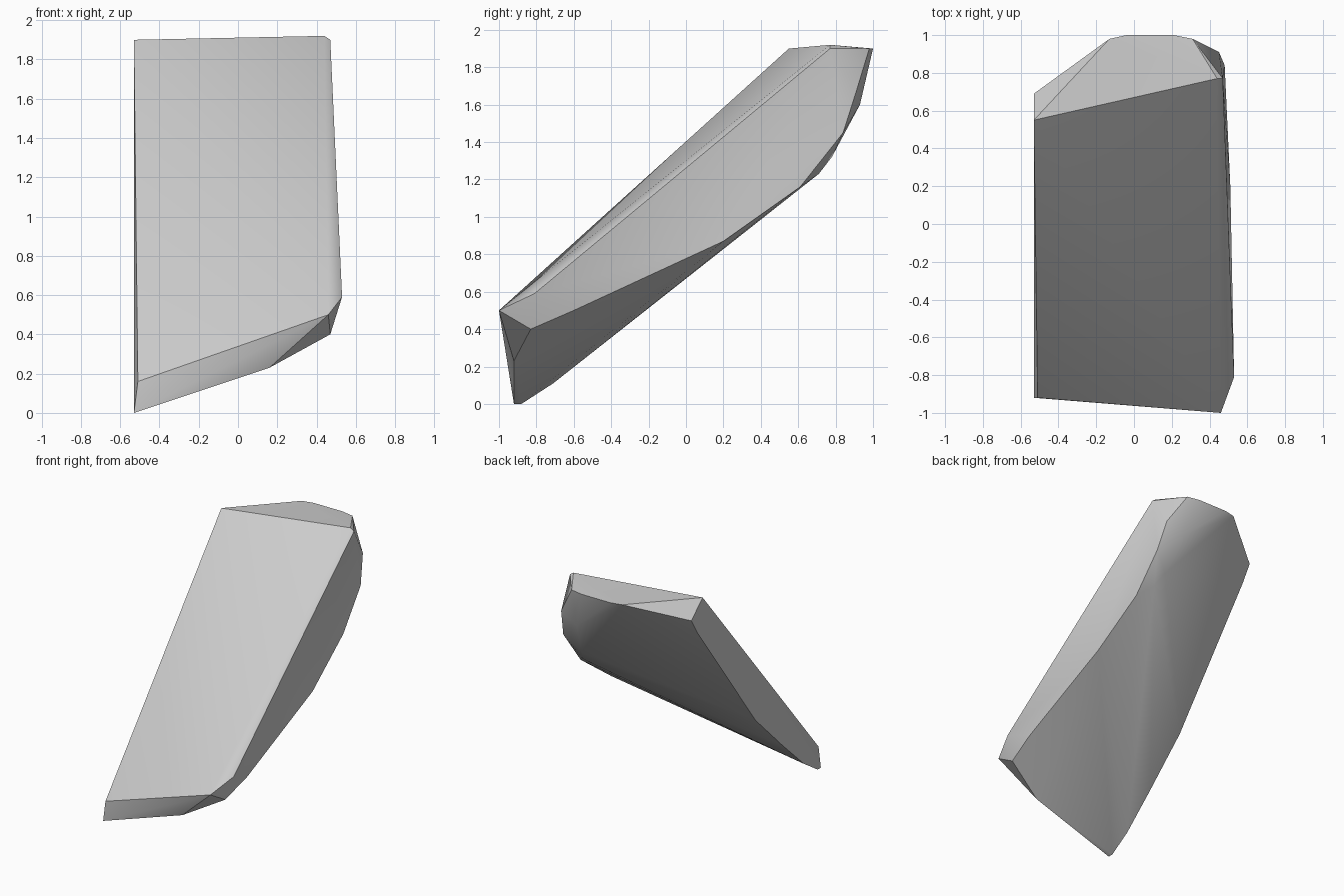
import bpy
import bmesh
import math

# Remove the default cube only
default_cube = bpy.data.objects.get("Cube")
if default_cube:
    bpy.data.objects.remove(default_cube, do_unlink=True)


def make_material(name, colour):
    material = bpy.data.materials.new(name)
    material.use_nodes = True
    material.diffuse_color = colour
    shader = material.node_tree.nodes["Principled BSDF"]
    shader.inputs["Base Color"].default_value = colour
    return material


def make_hull(name, points, material):
    """Chiselled convex stone wrapped around its corner points."""
    mesh = bpy.data.meshes.new(name)
    bm = bmesh.new()
    for point in points:
        bm.verts.new(point)
    result = bmesh.ops.convex_hull(bm, input=bm.verts[:])
    unused = set(result["geom_interior"]) | set(result["geom_unused"])
    loose = [item for item in unused if isinstance(item, bmesh.types.BMVert)]
    bmesh.ops.delete(bm, geom=loose, context="VERTS")
    bmesh.ops.recalc_face_normals(bm, faces=bm.faces[:])
    bm.to_mesh(mesh)
    bm.free()
    mesh.materials.append(material)
    rock = bpy.data.objects.new(name, mesh)
    bpy.context.collection.objects.link(rock)
    return rock


# Flat left side, as a profile of (y, z)
left_x = -0.53
left_profile = [(0.55, 1.9), (0.69, 1.77), (0.61, 1.64), (-0.11, 0.68),
                (-0.45, 0.35), (-0.71, 0.11), (-0.88, 0), (-0.92, 0)]
left_side = [(left_x, y, z) for y, z in left_profile]

# Front foot of the slab
foot = [(-0.51, -0.92, 0.16), (0.16, -0.92, 0.23), (0.46, -1, 0.5),
        (0.47, -0.83, 0.4), (0.53, -0.81, 0.59)]

# Lower edge of the right side, rising to the back
right_edge = [(0.5, -0.6, 0.5), (0.51, 0.2, 0.87), (0.49, 0.61, 1.16),
              (0.48, 0.84, 1.45), (0.45, 0.91, 1.67)]

# Rounded underside near the top
underside = [(0.4, 0.71, 1.23), (0.36, 0.78, 1.32), (0.3, 0.93, 1.6)]

# Rim of the top face
top_rim = [(0.44, 0.77, 1.92), (0.47, 0.77, 1.9), (0.31, 0.98, 1.9),
           (0.21, 1, 1.9), (-0.04, 1, 1.9), (-0.13, 0.98, 1.9)]

stone = make_material("stone grey", (0.6, 0.6, 0.6, 1))
corners = left_side + foot + right_edge + underside + top_rim
slab = make_hull("leaning_rock_slab", corners, stone)

# Smooth broad bends while keeping the chiselled edges sharp
bpy.ops.object.select_all(action="DESELECT")
slab.select_set(True)
bpy.context.view_layer.objects.active = slab
bpy.ops.object.shade_smooth_by_angle(angle=math.radians(30))
